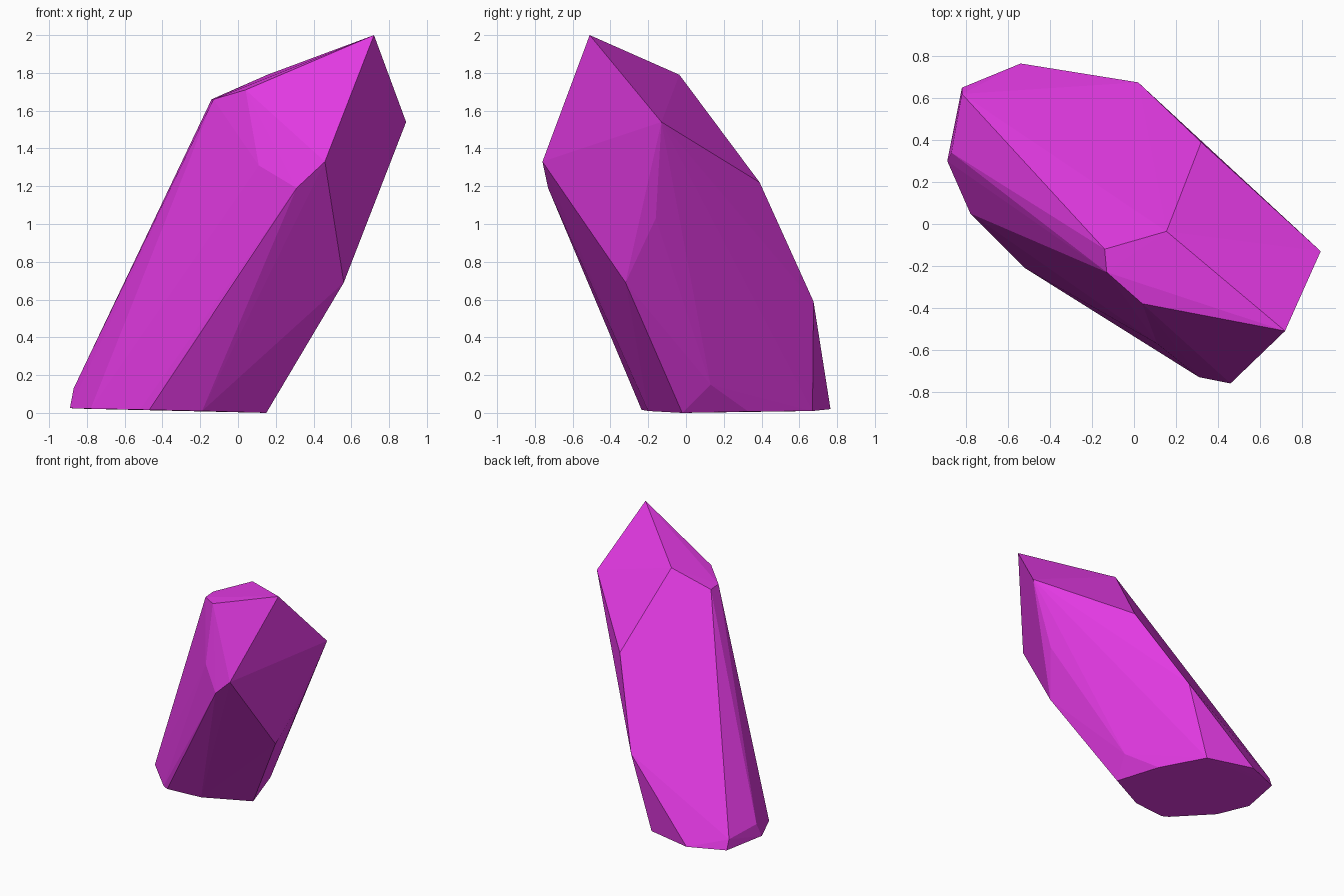
import bpy
import bmesh

cube = bpy.data.objects.get("Cube")
if cube:
    bpy.data.objects.remove(cube, do_unlink=True)

# Crystal colour
magenta = bpy.data.materials.new("magenta_crystal")
colour = (0.77, 0.042, 0.77, 1.0)
magenta.diffuse_color = colour
magenta.use_nodes = True
bsdf = next(n for n in magenta.node_tree.nodes if n.type == 'BSDF_PRINCIPLED')
bsdf.inputs["Base Color"].default_value = colour
bsdf.inputs["Roughness"].default_value = 0.6

# Pointed tip and shoulder corners
tip = [
    (0.72, -0.51, 2.0), (0.155, -0.035, 1.79), (0.04, -0.38, 1.71),
    (-0.14, -0.12, 1.66), (-0.13, -0.23, 1.66), (0.89, -0.13, 1.54),
    (0.46, -0.76, 1.33), (0.11, -0.57, 1.31), (0.32, 0.39, 1.22),
    (0.31, -0.73, 1.19),
]

# Bevelled corners along the leaning shaft
shaft = [
    (0.69, -0.16, 1.03), (0.56, -0.32, 0.69), (0.02, 0.675, 0.59),
    (0.20, 0.13, 0.15), (-0.87, 0.34, 0.13), (-0.82, 0.62, 0.10),
]

# Outline of the broken base
base = [
    (0.15, -0.02, 0.0), (0.03, 0.33, 0.007), (-0.16, 0.67, 0.01),
    (-0.54, 0.765, 0.02), (-0.69, 0.69, 0.02), (-0.82, 0.65, 0.022),
    (-0.89, 0.30, 0.025), (-0.78, 0.05, 0.022), (-0.52, -0.21, 0.017),
    (-0.47, -0.235, 0.016), (-0.19, -0.2, 0.01),
]

# Wrap the corners in a faceted shell
bm = bmesh.new()
for corner in tip + shaft + base:
    bm.verts.new(corner)
bmesh.ops.convex_hull(bm, input=bm.verts[:])
loose = [v for v in bm.verts if not v.link_faces]
bmesh.ops.delete(bm, geom=loose, context='VERTS')
bmesh.ops.recalc_face_normals(bm, faces=bm.faces[:])

mesh = bpy.data.meshes.new("crystal_shard")
bm.to_mesh(mesh)
bm.free()
mesh.materials.append(magenta)
shard = bpy.data.objects.new("crystal_shard", mesh)
bpy.context.collection.objects.link(shard)
